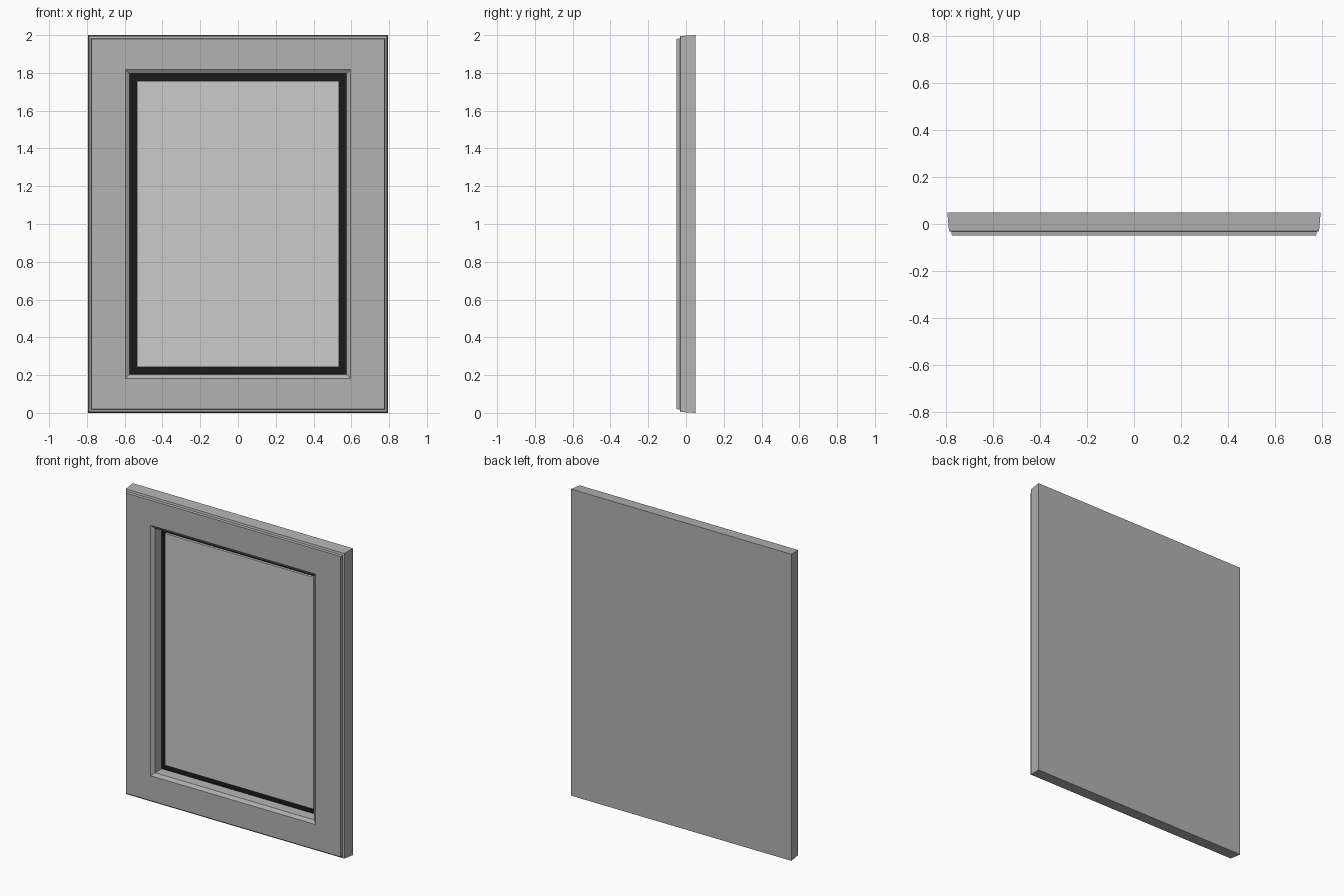
import bpy, bmesh

if "Cube" in bpy.data.objects:
    bpy.data.objects.remove(bpy.data.objects["Cube"])

CENTRE_Z = 1.0


def material(name, rgb):
    mat = bpy.data.materials.new(name)
    mat.diffuse_color = (*rgb, 1)
    mat.use_nodes = True
    mat.node_tree.nodes["Principled BSDF"].inputs["Base Color"].default_value = mat.diffuse_color
    return mat


def ring_solid(name, rings, mat):
    """Loft rectangular rings (half width, half height, y) and cap both ends."""
    bm = bmesh.new()
    loops = []
    for hx, hz, y in rings:
        loops.append([bm.verts.new((sx * hx, y, CENTRE_Z + sz * hz))
                      for sx, sz in ((-1, -1), (1, -1), (1, 1), (-1, 1))])
    for a, b in zip(loops, loops[1:]):
        for i in range(4):
            j = (i + 1) % 4
            bm.faces.new((a[i], a[j], b[j], b[i]))
    bm.faces.new(loops[0])
    bm.faces.new(loops[-1])
    bmesh.ops.recalc_face_normals(bm, faces=bm.faces)
    mesh = bpy.data.meshes.new(name)
    bm.to_mesh(mesh)
    bm.free()
    obj = bpy.data.objects.new(name, mesh)
    bpy.context.collection.objects.link(obj)
    mesh.materials.append(mat)
    return obj


grey = material("frame_grey", (0.45, 0.45, 0.45))
black = material("border_black", (0.01, 0.01, 0.01))
light = material("panel_light", (0.8, 0.8, 0.8))

# Frame: closed back, tapered sides, stepped outer lip, bevelled opening, recess
ring_solid("frame", [
    (0.795, 1.000, 0.050),
    (0.788, 0.995, -0.030),
    (0.778, 0.982, -0.033),
    (0.775, 0.980, -0.050),
    (0.595, 0.817, -0.050),
    (0.575, 0.797, -0.036),
    (0.570, 0.794, 0.036),
], grey)

# Black border at the bottom of the recess
ring_solid("recess_border", [(0.570, 0.794, 0.036), (0.570, 0.794, 0.028)], black)

# Light panel in the middle
ring_solid("centre_panel", [(0.535, 0.756, 0.028), (0.535, 0.756, 0.012)], light)
